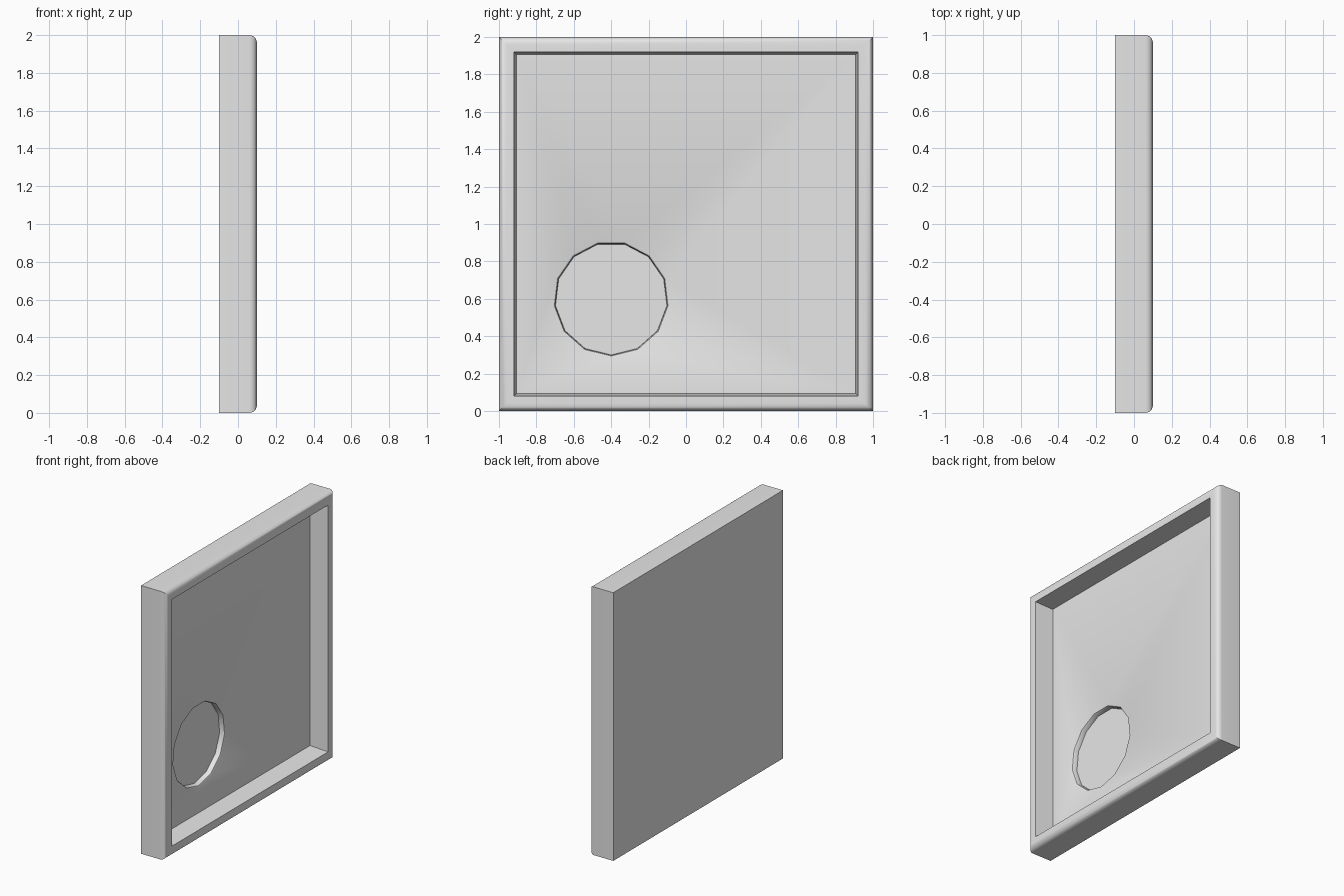
import bpy, bmesh, math

cube = bpy.data.objects.get("Cube")
if cube:
    bpy.data.objects.remove(cube, do_unlink=True)

grey = bpy.data.materials.new("light grey")
grey.use_nodes = True
grey.diffuse_color = (0.8, 0.8, 0.8, 1)
grey.node_tree.nodes["Principled BSDF"].inputs["Base Color"].default_value = (0.8, 0.8, 0.8, 1)

BACK, FRONT, FLOOR, DISH = -0.1, 0.1, -0.04, -0.08
ROUND = 0.04
bm = bmesh.new()


def ring(x, radius, sides, y, z, start):
    """Closed loop of points facing +x."""
    turn = 2 * math.pi / sides
    return [bm.verts.new((x, y + radius * math.cos(start + i * turn),
                          z + radius * math.sin(start + i * turn))) for i in range(sides)]


def square(x, half):
    return ring(x, half * math.sqrt(2), 4, 0, 1, math.pi / 4)


def dish_ring(x, radius):
    return ring(x, radius, 13, -0.4, 0.6, -math.pi / 2)


def skin(rings):
    for a, b in zip(rings, rings[1:]):
        for i in range(len(a)):
            j = (i + 1) % len(a)
            bm.faces.new((a[i], a[j], b[j], b[i]))


# Frame: straight outer sides, rounded front edge, sloping inner walls
profile = [(BACK, 1.0)]
for i in range(7):
    a = math.pi / 2 * i / 6
    profile.append((FRONT - ROUND + ROUND * math.sin(a), 1 - ROUND + ROUND * math.cos(a)))
profile += [(FRONT, 0.92), (FLOOR, 0.905)]
frame = [square(x, h) for x, h in profile]
skin(frame)
bm.faces.new(reversed(frame[0]))

# Round dish sunk in the panel, with a softened lip
dish = [dish_ring(x, r) for x, r in
        [(FLOOR, 0.315), (FLOOR - 0.004, 0.306), (FLOOR - 0.014, 0.301), (DISH, 0.3)]]
skin(dish)
bm.faces.new(dish[-1])

# Panel face around the dish
border = []
for loop in (frame[-1], dish[0]):
    border += [bm.edges.get((loop[i - 1], loop[i])) for i in range(len(loop))]
bmesh.ops.triangle_fill(bm, edges=border, use_beauty=True, normal=(1, 0, 0))
bmesh.ops.recalc_face_normals(bm, faces=bm.faces)

mesh = bpy.data.meshes.new("framed_panel")
bm.to_mesh(mesh)
bm.free()
mesh.materials.append(grey)
panel = bpy.data.objects.new("framed_panel", mesh)
bpy.context.collection.objects.link(panel)
bpy.context.view_layer.objects.active = panel
panel.select_set(True)
bpy.ops.object.shade_smooth_by_angle(angle=math.radians(35))
